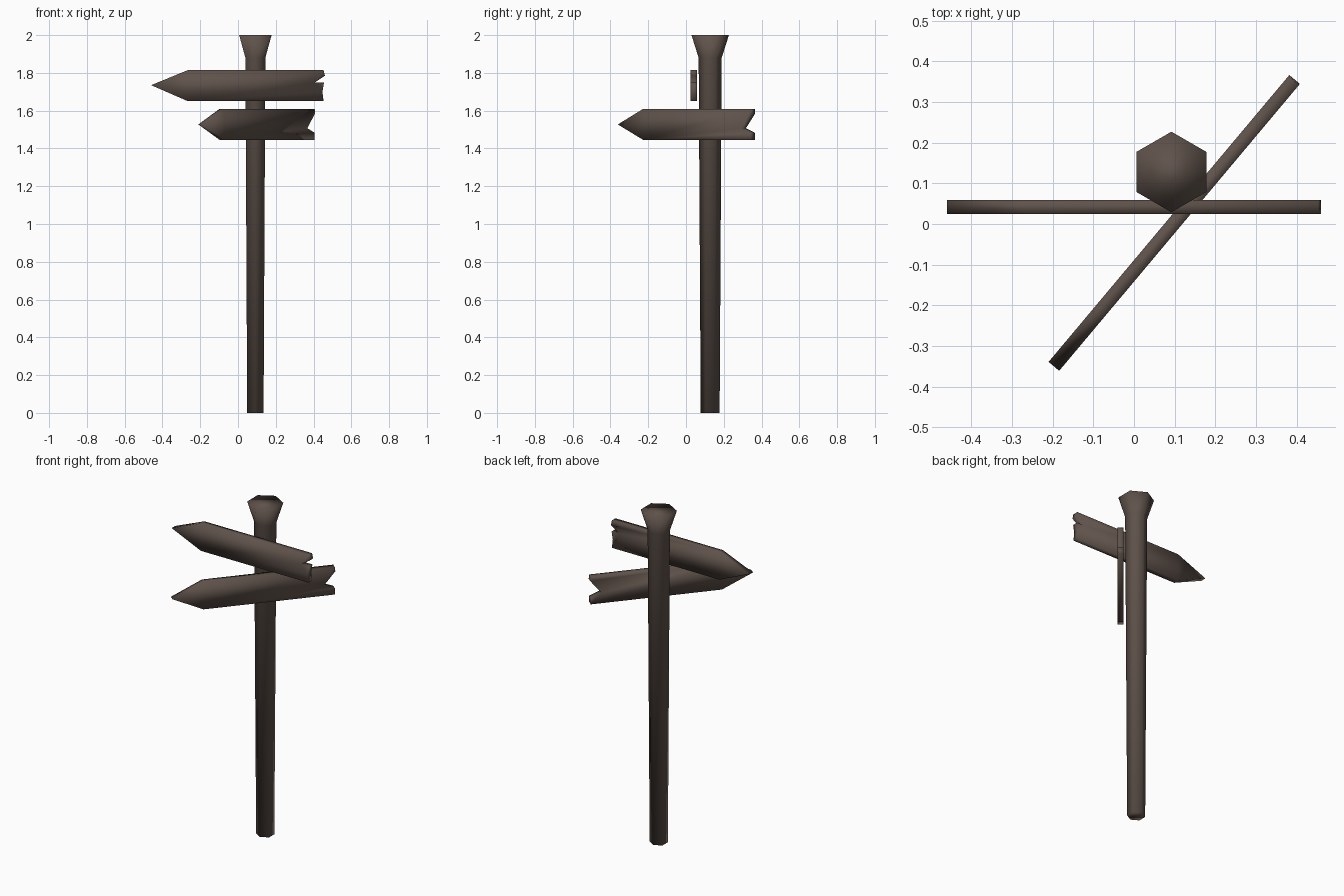
import bpy, bmesh, math
from mathutils import Matrix

if "Cube" in bpy.data.objects:
    bpy.data.objects.remove(bpy.data.objects["Cube"])

wood = bpy.data.materials.new("dark_wood")
wood.diffuse_color = (0.115, 0.085, 0.07, 1)
wood.use_nodes = True
wood.node_tree.nodes["Principled BSDF"].inputs["Base Color"].default_value = wood.diffuse_color


def finish(name, bm):
    bmesh.ops.recalc_face_normals(bm, faces=bm.faces)
    for f in bm.faces:
        f.smooth = True
    mesh = bpy.data.meshes.new(name)
    bm.to_mesh(mesh)
    bm.free()
    mesh.materials.append(wood)
    obj = bpy.data.objects.new(name, mesh)
    bpy.context.collection.objects.link(obj)
    return obj


def post(name, x, y, rings, sides=6):
    """Stack of hexagon rings (height, radius), capped at both ends."""
    bm = bmesh.new()
    loops = []
    for z, r in rings:
        angles = [math.pi / 2 + 2 * math.pi * i / sides for i in range(sides)]
        loops.append([bm.verts.new((x + r * math.cos(a), y + r * math.sin(a), z))
                      for a in angles])
    for low, high in zip(loops, loops[1:]):
        for i in range(sides):
            j = (i + 1) % sides
            bm.faces.new((low[i], low[j], high[j], high[i]))
    bm.faces.new(loops[0][::-1])
    bm.faces.new(loops[-1])
    return finish(name, bm)


def board(name, outline, centre, angle, thickness=0.034):
    """Extrude an outline (along, height) and turn it about the vertical."""
    bm = bmesh.new()
    face = bm.faces.new([bm.verts.new((u, -thickness / 2, z)) for u, z in outline])
    ext = bmesh.ops.extrude_face_region(bm, geom=[face])
    moved = [v for v in ext["geom"] if isinstance(v, bmesh.types.BMVert)]
    bmesh.ops.translate(bm, verts=moved, vec=(0, thickness, 0))
    bm.transform(Matrix.Translation((*centre, 0)) @ Matrix.Rotation(angle, 4, "Z"))
    return finish(name, bm)


# Hexagonal post, widening slightly upward to a flared head
post("post", 0.092, 0.128, [(0, 0.05), (1.88, 0.061), (2.0, 0.099)])

# Upper sign, facing front
board("upper_sign",
      [(-0.46, 1.735), (-0.265, 1.65), (0.453, 1.65), (0.447, 1.70), (0.455, 1.748),
       (0.405, 1.748), (0.46, 1.785), (0.453, 1.815), (-0.265, 1.815)],
      (0, 0.042), 0)

# Lower sign, turned toward the front right
board("lower_sign",
      [(-0.459, 1.527), (-0.283, 1.445), (0.459, 1.445), (0.459, 1.483),
       (0.398, 1.507), (0.462, 1.585), (0.459, 1.61), (-0.283, 1.61)],
      (0.098, 0.0015), math.radians(50))
